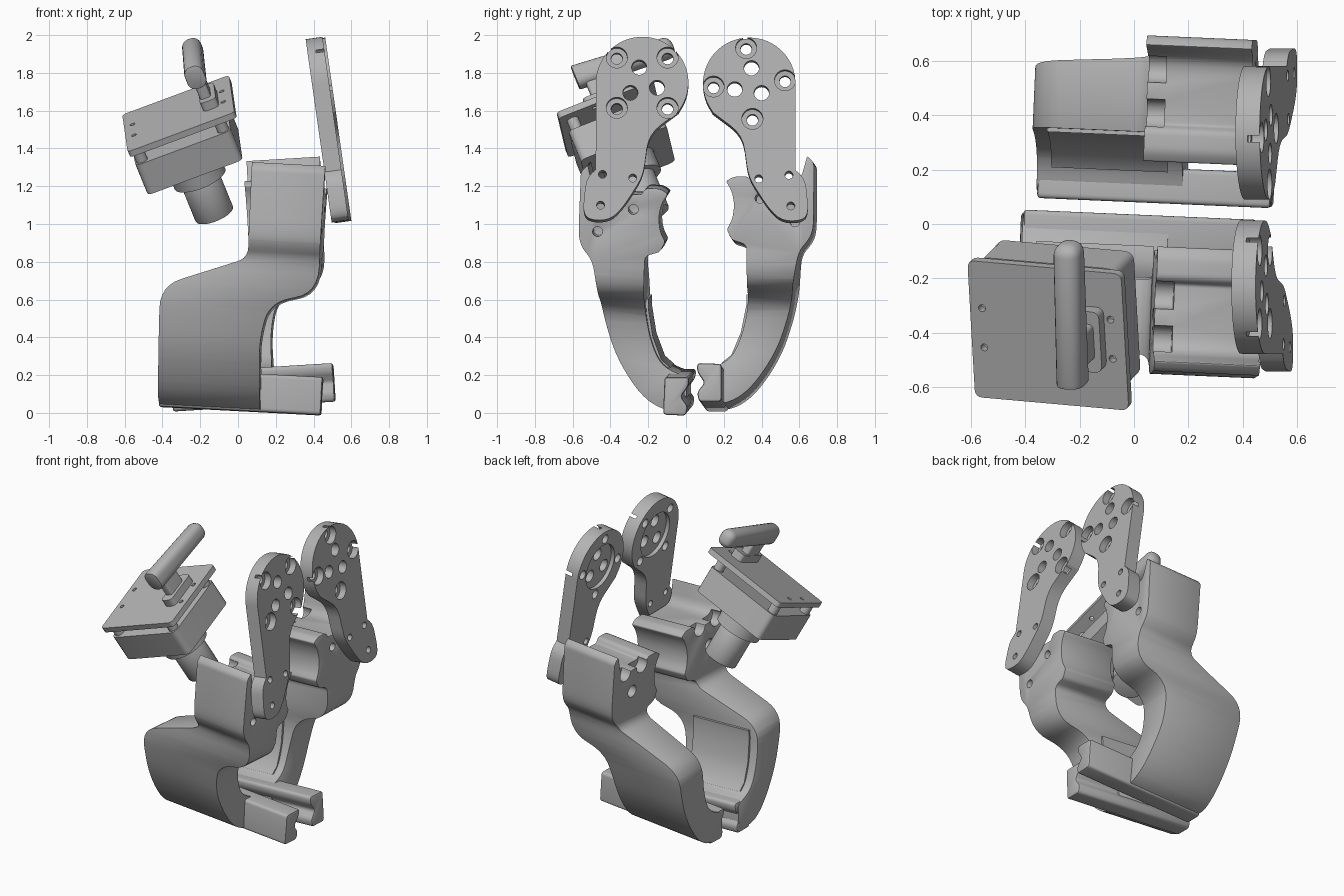
import bpy, bmesh
from math import sin, cos, pi, radians
from mathutils import Vector, Matrix

cube = bpy.data.objects.get("Cube")
if cube:
    bpy.data.objects.remove(cube)

GREY = bpy.data.materials.new("plain_grey")
GREY.use_nodes = True
GREY.diffuse_color = (0.45, 0.45, 0.45, 1)
GREY.node_tree.nodes["Principled BSDF"].inputs["Base Color"].default_value = (0.45, 0.45, 0.45, 1)


def rounded(corners, r, steps=5):
    """Round every corner of a closed outline."""
    out = []
    n = len(corners)
    for i in range(n):
        a, b, c = (Vector(corners[j % n][:2]) for j in (i - 1, i, i + 1))
        rad = corners[i][2] if len(corners[i]) > 2 else r
        p = b + (a - b).normalized() * min(rad, (a - b).length * 0.48)
        q = b + (c - b).normalized() * min(rad, (c - b).length * 0.48)
        for k in range(steps):
            t = k / (steps - 1)
            out.append(tuple(p * (1 - t) ** 2 + b * 2 * t * (1 - t) + q * t * t))
    return out


def prism(name, outline, axis, lo, hi):
    """Extrude a closed outline along an axis."""
    place = {"X": lambda p, d: (d, p[0], p[1]),
             "Y": lambda p, d: (p[0], d, p[1]),
             "Z": lambda p, d: (p[0], p[1], d)}[axis]
    bm = bmesh.new()
    ends = [[bm.verts.new(place(p, d)) for p in outline] for d in (lo, hi)]
    for ring in ends:
        bm.faces.new(ring)
    n = len(outline)
    for i in range(n):
        j = (i + 1) % n
        bm.faces.new((ends[0][i], ends[0][j], ends[1][j], ends[1][i]))
    bmesh.ops.recalc_face_normals(bm, faces=bm.faces)
    mesh = bpy.data.meshes.new(name)
    bm.to_mesh(mesh)
    bm.free()
    mesh.materials.append(GREY)
    obj = bpy.data.objects.new(name, mesh)
    bpy.context.collection.objects.link(obj)
    return obj


def disc(name, c, r, axis, lo, hi, n=24):
    ring = [(c[0] + r * cos(2 * pi * k / n), c[1] + r * sin(2 * pi * k / n)) for k in range(n)]
    return prism(name, ring, axis, lo, hi)


def rect(w, h, cx=0, cy=0):
    return [(cx - w / 2, cy - h / 2), (cx + w / 2, cy - h / 2),
            (cx + w / 2, cy + h / 2), (cx - w / 2, cy + h / 2)]


def apply(obj, mod):
    with bpy.context.temp_override(object=obj, active_object=obj, selected_objects=[obj]):
        bpy.ops.object.modifier_apply(modifier=mod.name)


def combine(obj, tool, operation="DIFFERENCE"):
    mod = obj.modifiers.new("combine", "BOOLEAN")
    mod.operation, mod.object, mod.solver = operation, tool, "EXACT"
    bpy.context.view_layer.update()
    apply(obj, mod)
    bpy.data.objects.remove(tool)


def soften(obj, width, segments=2):
    mod = obj.modifiers.new("soft_edges", "BEVEL")
    mod.width, mod.segments, mod.limit_method = width, segments, "ANGLE"
    mod.angle_limit = radians(40)
    apply(obj, mod)


def finish(obj, matrix, bevel=0.0):
    if bevel:
        soften(obj, bevel)
    obj.matrix_world = matrix
    bpy.ops.object.select_all(action="DESELECT")
    obj.select_set(True)
    bpy.context.view_layer.objects.active = obj
    bpy.ops.object.shade_smooth_by_angle(angle=radians(32))


# Finger outlines: side section (outward, height) and front silhouette (x, height)
SECTION = [(.65, 1.335, .01), (.685, 1.3, .02), (.685, .95), (.66, .89), (.605, .83), (.58, .69),
           (.548, .53), (.49, .35), (.41, .21), (.32, .1), (.22, .04), (.1, .035, .02),
           (.09, .1), (.1, .22, .02), (.19, .25), (.25, .3), (.3, .42), (.33, .57),
           (.33, .865, .03), (.25, .89, .02), (.225, .945, .01), (.255, 1.0), (.265, 1.08),
           (.25, 1.15), (.22, 1.2, .01), (.26, 1.225, .02), (.34, 1.225, .02),
           (.36, 1.19, .01), (.61, 1.19, .06)]
SILHOUETTE = [(-.39, .035, .03), (-.4, .655, .12), (.06, .825, .06), (.055, 1.36, 0.005),
              (.445, 1.36, 0.005), (.437, .655, .14), (.185, .6, .14), (.138, .4, .1), (.15, .03, .01)]
BAR = [(.08, .03), (.2, .03), (.2, .23), (.07, .235), (.07, .19), (.11, .13), (.07, .08)]
PAD = [(.2, .26), (.25, .3), (.3, .42), (.33, .57), (.33, .62)]
PIVOT = Matrix.Translation((0, 0, -.65))


def finger(side, sign, matrix):
    def flip(pts):
        return [(p[0] * sign, p[1]) for p in pts]

    matrix = matrix @ PIVOT
    body = prism(side + "_finger", flip(rounded(SECTION, .08)), "X", -.6, .6)
    combine(body, prism("silhouette_cutter", rounded(SILHOUETTE, .05, 7), "Y", -1, 1), "INTERSECT")
    # scallops and bores on the inner end of the mount, screw holes on the outer end
    for y, z, r in ((.4, 1.19, .052), (.565, 1.19, .052), (.485, 1.04, .04)):
        combine(body, disc("bore_cutter", (y * sign, z), r, "X", 0, .125))
    for y, z in ((.585, .985), (.4, 1.11)):
        combine(body, disc("screw_cutter", (y * sign, z), .026, "X", .3, .6))
    finish(body, matrix, .012)
    # grooved gripping bar along the tip
    bar = prism(side + "_tip_bar", flip(rounded(BAR, .02)), "X", -.39, .47)
    finish(bar, matrix, .012)
    # thin lining on the inner curve
    strip = PAD + [(y - .015, z) for y, z in reversed(PAD)]
    finish(prism(side + "_finger_lining", flip(strip), "X", -.34, .09), matrix)


def tilt(x, y, z):
    return (Matrix.Rotation(radians(z), 4, "Z") @ Matrix.Rotation(radians(y), 4, "Y")
            @ Matrix.Rotation(radians(x), 4, "X"))


finger("front", -1, Matrix.Translation((.01, .122, .625)) @ tilt(-2.3, 3, -2.5))
finger("back", 1, Matrix.Translation((.003, .01, .65)) @ tilt(0, -3.5, -2.5))

# Mounting plates: round head with bolt circle and a broad arm
ARM = [(-.2, -.15, .01), (-.035, -.275, .08), (-.005, -.5), (.1, -.665),
       (.17, -.735), (.28, -.735), (.315, -.69), (.295, -.5)]


def plate(side, sign, centre, turn, inner_turn):
    half = .045
    head = [(.245 * cos(radians(a)), .245 * sin(radians(a))) for a in range(0, 214, 6)]
    outline = head + rounded(ARM, .06)
    obj = prism(side + "_plate", [(y * sign, z) for y, z in outline], "X", -half, half)
    combine(obj, disc("recess_cutter", (0, 0), .15, "X", -.1, -half + .025, 40))
    for k in range(4):
        a = radians(turn + 90 * k)
        spot = (.19 * cos(a), .19 * sin(a))
        combine(obj, disc("counterbore_cutter", spot, .056, "X", 0, .1))
        combine(obj, disc("bolt_cutter", spot, .03, "X", -.1, .1))
    for k in range(3):
        a = radians(inner_turn + 120 * k)
        combine(obj, disc("centre_cutter", (.083 * cos(a), .083 * sin(a)), .04, "X", -.1, .1))
    for y, z in ((.21, -.49), (.05, -.51), (.22, -.655)):
        combine(obj, disc("pin_cutter", (y * sign, z), .021, "X", -.1, .1))
    finish(obj, Matrix.Translation(centre) @ tilt(0, -8.1, 0))


plate("front", -1, (.437, -.232, 1.742), 45, 101)
plate("back", 1, (.452, .335, 1.738), 5, 82)

# Tilted sensor unit: board, housing, lens and plug share one frame
a = Vector((.934, -.083, .347)).normalized()
n = a.cross(Vector((-.037, .926, .37))).normalized()
b = n.cross(a)
FRAME = Matrix.Translation((-.316, -.41, 1.585)) @ Matrix((a, b, n)).transposed().to_4x4()

board = prism("sensor_board", rounded(rect(.605, .54), .03), "Z", -.035, 0)
for x in (-.255, .25):
    for y in (-.07, .085):
        combine(board, disc("hole_cutter", (x, y), .014, "Z", -.1, .1, 12))
finish(board, FRAME)
MID = -.025
finish(prism("sensor_housing", rounded(rect(.54, .49, MID), .04), "Z", -.28, -.1), FRAME)
for x in (MID - .23, MID + .23):
    for y in (-.2, .2):
        finish(disc("standoff", (x, y), .032, "Z", -.11, -.03), FRAME)
finish(disc("lens_base", (MID, 0), .145, "Z", -.39, -.27, 40), FRAME)
finish(disc("lens_barrel", (MID, 0), .107, "Z", -.61, -.38, 40), FRAME, .008)

# Plug with a rounded grip, cut flat at its near end, above the board
finish(prism("plug_socket", rounded(rect(.09, .24, .18, .01), .03), "Z", -.01, .05), FRAME)
finish(prism("plug_neck", rounded(rect(.06, .14, .17, .01), .02), "Z", .04, .15), FRAME)
grip = prism("plug_grip", [(-.2, .134), (.445, .1), (.445, .215), (-.2, .27)], "X", .113, .217)
soften(grip, .045, 5)
combine(grip, prism("end_cutter", rect(.4, .6, -.3, .2), "X", 0, .4))
finish(grip, FRAME, .006)
